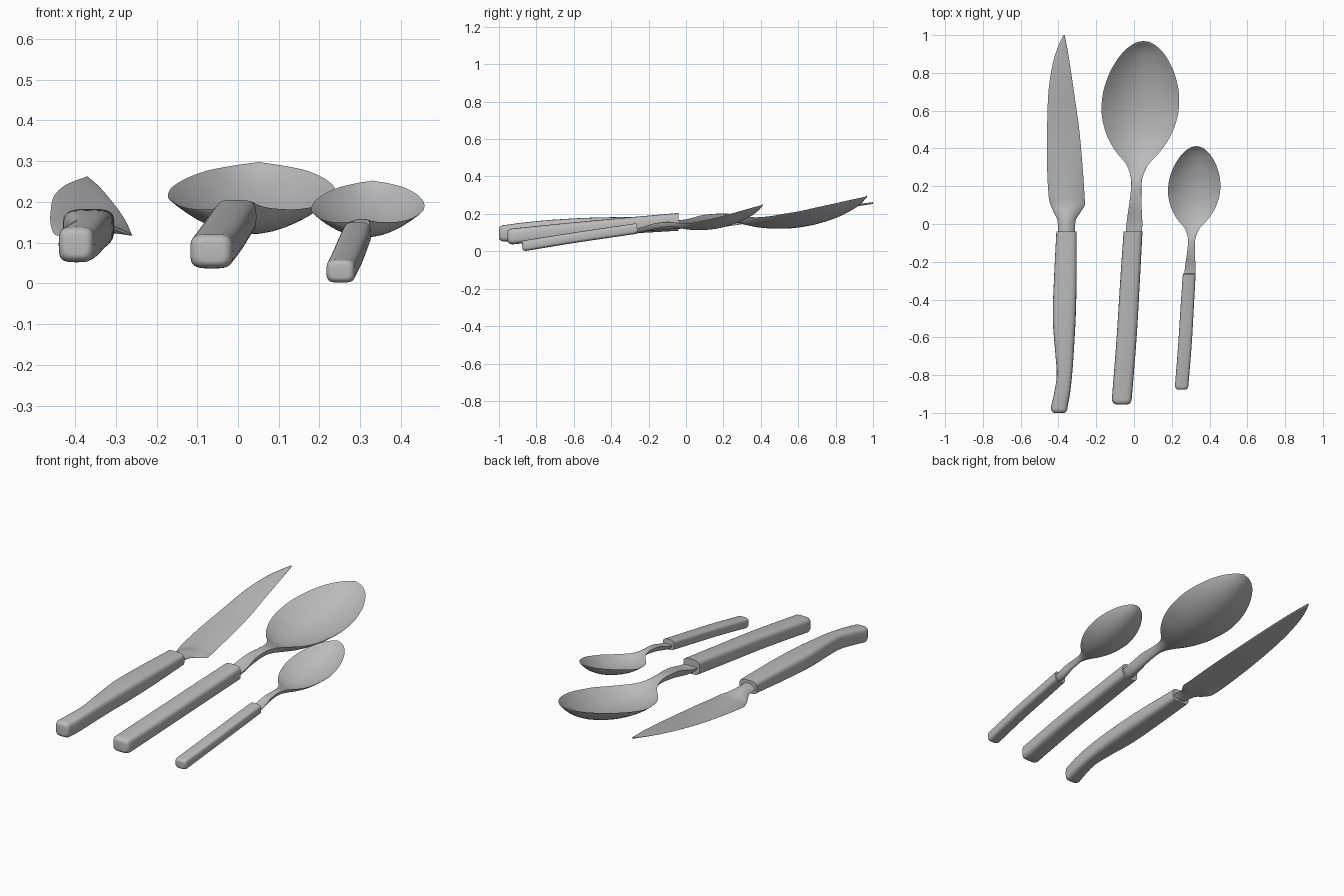
import bpy, bmesh, math
from mathutils import Matrix

cube = bpy.data.objects.get("Cube")
if cube:
    bpy.data.objects.remove(cube)

steel = bpy.data.materials.new("plain_grey")
steel.use_nodes = True
steel.diffuse_color = (0.5, 0.5, 0.5, 1)
steel.node_tree.nodes["Principled BSDF"].inputs["Base Color"].default_value = (0.5, 0.5, 0.5, 1)


def smooth(stations, steps=5):
    """Catmull-Rom resampling of a list of stations."""
    s = [stations[0]] + stations + [stations[-1]]
    out = []
    for a, b, c, d in zip(s, s[1:], s[2:], s[3:]):
        for i in range(steps):
            t = i / steps
            out.append([q + t / 2 * (r - p + t * (2 * p - 5 * q + 4 * r - e + t * (3 * (q - r) + e - p)))
                        for p, q, r, e in zip(a, b, c, d)])
    return out + [list(stations[-1])]


def loft(name, rings):
    """Skin closed rings of points and cap both ends."""
    bm = bmesh.new()
    loops = [[bm.verts.new(p) for p in ring] for ring in rings]
    n = len(loops[0])
    for a, b in zip(loops, loops[1:]):
        for i in range(n):
            j = (i + 1) % n
            bm.faces.new((a[i], a[j], b[j], b[i]))
    bm.faces.new(loops[0])
    bm.faces.new(loops[-1])
    bmesh.ops.recalc_face_normals(bm, faces=bm.faces)
    mesh = bpy.data.meshes.new(name)
    bm.to_mesh(mesh)
    bm.free()
    mesh.materials.append(steel)
    obj = bpy.data.objects.new(name, mesh)
    bpy.context.collection.objects.link(obj)
    bpy.ops.object.select_all(action='DESELECT')
    obj.select_set(True)
    bpy.context.view_layer.objects.active = obj
    bpy.ops.object.shade_smooth_by_angle(angle=math.radians(45))
    return obj


def angles(n):
    return [2 * math.pi * i / n for i in range(n)]


def handle(name, stations):
    """Rounded-box bar; stations are y, left, right, bottom, top."""
    path = smooth(stations)
    y, l, r, b, t = path[0]
    cap = []
    for k in range(6):                       # domed butt end
        a = math.pi / 2 * k / 6
        f = 0.55 + 0.45 * math.sin(a)
        cx, cz = (l + r) / 2, (b + t) / 2
        cap.append((y - 0.03 * math.cos(a), cx + (l - cx) * f, cx + (r - cx) * f,
                    cz + (b - cz) * f, cz + (t - cz) * f))
    rings = []
    for y, l, r, b, t in cap + path:
        ring = []
        for a in angles(32):
            c, s = math.cos(a), math.sin(a)
            ring.append(((l + r) / 2 + (r - l) / 2 * math.copysign(abs(c) ** 0.55, c), y,
                         (b + t) / 2 + (t - b) / 2 * math.copysign(abs(s) ** 0.55, s)))
        rings.append(ring)
    return loft(name, rings)


def sheet(name, stations, thin):
    """Dished sheet; stations are y, left, right, rim z, top sag, bottom sag."""
    rings = []
    for y, l, r, z, top, bottom in smooth(stations):
        ring = []
        for a in angles(40):
            s = math.sin(a)
            sag = top if s > 0 else bottom
            ring.append(((l + r) / 2 + (r - l) / 2 * math.cos(a), y, z - sag * s * s + thin * s))
        rings.append(ring)
    return loft(name, rings)


# Spoon bowl and neck: y, half width, rim z, lowest z, wall thickness
bowl = [(-.1, .042, .158, .125, .03), (0, .042, .17, .132, .03), (.1, .033, .195, .15, .035),
        (.2, .027, .198, .16, .035), (.26, .035, .192, .155, .03), (.32, .062, .185, .141, .022),
        (.38, .115, .182, .129, .012), (.45, .16, .188, .122, .006), (.52, .188, .2, .121, .004),
        (.6, .204, .213, .127, .004), (.7, .2, .235, .146, .004), (.8, .171, .257, .178, .004),
        (.88, .128, .275, .216, .004), (.93, .085, .285, .25, .003), (.96, .04, .292, .281, .002),
        (.968, .006, .294, .291, 0)]
spoon_stations = []
for y, w, z, low, wall in bowl:
    cx = 0.05 * (y + 0.04)
    spoon_stations.append((y, cx - w, cx + w, z, z - low - wall - .004, z - low - .004))
spoon_grip = [(-.925, -.117, -.012, .037, .122), (-.6, -.092, .014, .072, .155),
              (-.3, -.073, .031, .099, .182), (-.04, -.055, .045, .122, .205)]

# The teaspoon is a smaller, slightly steeper copy of the tablespoon
tilt = Matrix.Translation((.296, -.229, .0135)) @ Matrix.Rotation(.058, 4, 'X') @ Matrix.Scale(.675, 4)
for size, place in (("tablespoon", Matrix.Identity(4)), ("teaspoon", tilt)):
    for obj in (sheet(size + "_bowl", spoon_stations, .004), handle(size + "_handle", spoon_grip)):
        obj.data.transform(place)

# Knife blade with a domed neck
sheet("knife_blade", [
    (-.1, -.402, -.312, .14, -.02, .015), (-.04, -.402, -.313, .14, -.02, .015),
    (.02, -.406, -.308, .135, -.022, .005), (.06, -.424, -.285, .125, -.025, -.005),
    (.1, -.441, -.261, .118, -.025, -.015), (.15, -.452, -.262, .123, -.02, -.014),
    (.3, -.46, -.272, .146, -.008, -.006), (.5, -.46, -.29, .176, -.002, -.002),
    (.7, -.453, -.318, .212, 0, 0), (.85, -.43, -.34, .237, 0, 0),
    (.94, -.402, -.355, .25, 0, 0), (1, -.374, -.367, .258, 0, 0)], .005)

# Knife handle with a waist and drooping butt
handle("knife_handle", [
    (-.97, -.44, -.352, .052, .14), (-.9, -.424, -.339, .06, .15), (-.8, -.409, -.328, .072, .161),
    (-.68, -.417, -.319, .08, .171), (-.5, -.43, -.309, .086, .18),
    (-.3, -.424, -.304, .095, .183), (-.04, -.411, -.304, .11, .181)])
